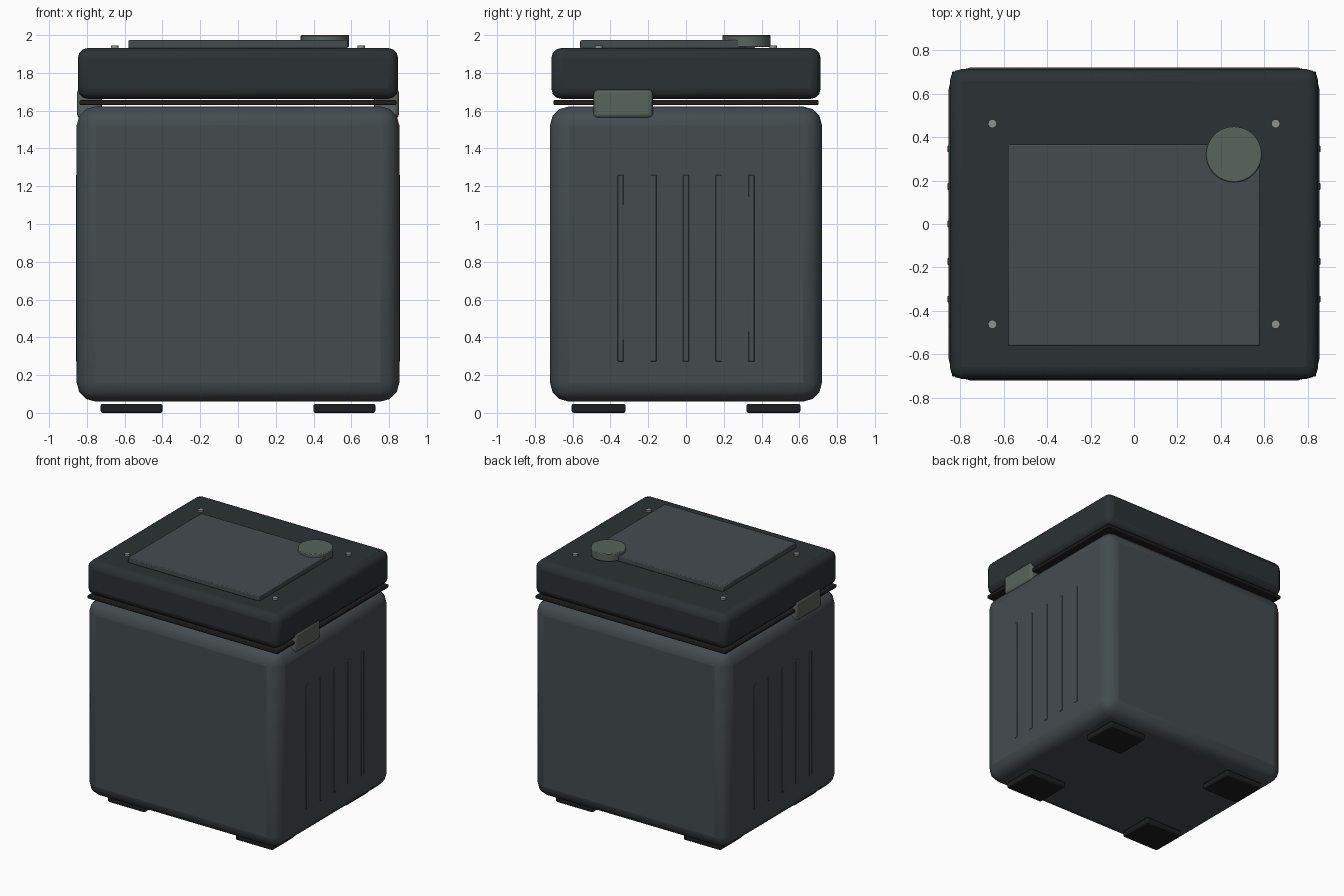
import bpy, math

if "Cube" in bpy.data.objects:
    bpy.data.objects.remove(bpy.data.objects["Cube"])


def paint(name, rgb):
    m = bpy.data.materials.new(name)
    m.diffuse_color = (*rgb, 1)
    m.use_nodes = True
    m.node_tree.nodes["Principled BSDF"].inputs["Base Color"].default_value = m.diffuse_color
    return m


SHELL = paint("shell_grey", (0.058, 0.072, 0.078))
DARK = paint("lid_dark", (0.024, 0.031, 0.033))
RUBBER = paint("rubber", (0.012, 0.013, 0.013))
HARDWARE = paint("hardware", (0.10, 0.125, 0.11))
STEEL = paint("steel", (0.27, 0.29, 0.28))


def finish(ob, name, mat, bevel, segs):
    ob.name = name
    ob.data.materials.append(mat)
    if bevel:
        m = ob.modifiers.new("bevel", 'BEVEL')
        m.width, m.segments = bevel, segs
        m.limit_method = 'ANGLE'
        m.angle_limit = math.radians(40)
    bpy.ops.object.shade_smooth_by_angle(angle=math.radians(35))
    return ob


def box(name, x, y, z, mat, bevel=0.0, segs=3):
    """Box from (min, max) ranges on each axis."""
    c = [(a + b) / 2 for a, b in (x, y, z)]
    s = [b - a for a, b in (x, y, z)]
    bpy.ops.mesh.primitive_cube_add(size=1, location=c)
    ob = bpy.context.object
    ob.scale = s
    bpy.ops.object.transform_apply(location=False, rotation=False, scale=True)
    return finish(ob, name, mat, bevel, segs)


def disc(name, x, y, z, r, mat, sides, bevel=0.0):
    bpy.ops.mesh.primitive_cylinder_add(vertices=sides, radius=r, depth=z[1] - z[0],
                                        location=(x, y, (z[0] + z[1]) / 2))
    return finish(bpy.context.object, name, mat, bevel, 2)


# Main shell, seal and lid
box("body", (-0.854, 0.854), (-0.72, 0.72), (0.06, 1.622), SHELL, 0.1)
box("seal", (-0.838, 0.838), (-0.702, 0.702), (1.63, 1.656), RUBBER, 0.006, 2)
box("lid", (-0.848, 0.848), (-0.713, 0.713), (1.662, 1.932), DARK, 0.055)

# Raised panel and knob on the lid
box("lid_panel", (-0.58, 0.58), (-0.56, 0.365), (1.93, 1.973), SHELL, 0.006, 2)
disc("lid_knob", 0.46, 0.32, (1.937, 2.0), 0.128, HARDWARE, 48, 0.006)

for side, sx in (("left", -1), ("right", 1)):
    def xr(a, b):
        return (min(sx * a, sx * b), max(sx * a, sx * b))

    # Latch bridging lid and body
    box(f"latch_{side}", xr(0.72, 0.852), (-0.49, -0.175), (1.56, 1.717), HARDWARE, 0.022)

    # Thin upright ribs on the side wall
    for i in range(5):
        y = (i - 2) * 0.173
        box(f"rib_{side}_{i + 1}", xr(0.835, 0.858), (y - 0.016, y + 0.016),
            (0.272, 1.26), SHELL, 0.004, 2)

    for end, sy in (("front", -1), ("back", 1)):
        # Feet and lid screws, one per corner
        yr = (min(sy * 0.32, sy * 0.605), max(sy * 0.32, sy * 0.605))
        box(f"foot_{end}_{side}", xr(0.40, 0.727), yr, (0.0, 0.048), RUBBER, 0.01, 2)
        disc(f"screw_{end}_{side}", sx * 0.652, sy * 0.462, (1.92, 1.946), 0.02, STEEL, 16)
